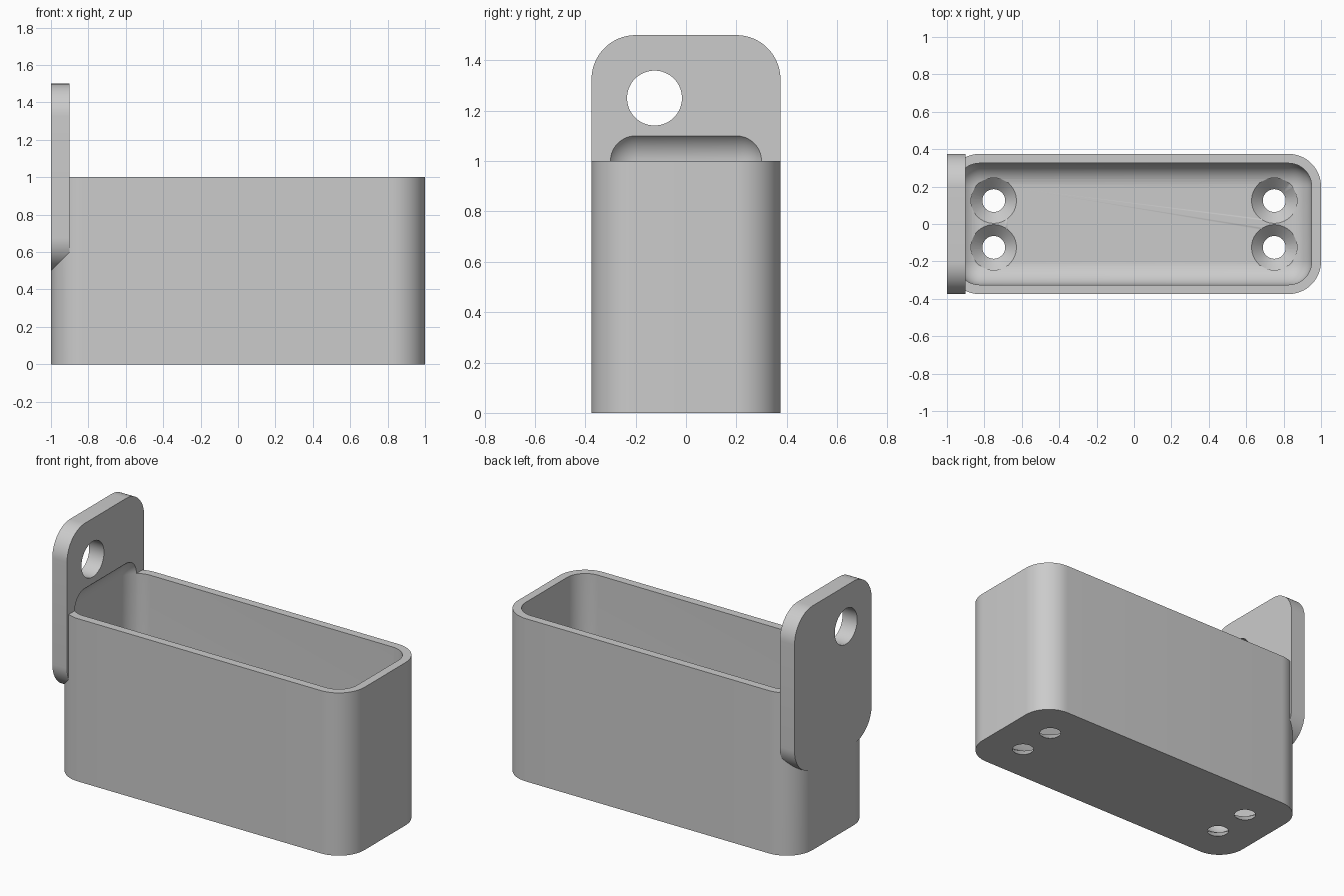
import bpy
import bmesh
from math import cos, sin, pi
from mathutils import Matrix, Vector

default = bpy.data.objects.get("Cube")
if default:
    bpy.data.objects.remove(default, do_unlink=True)

grey = bpy.data.materials.new("light grey")
grey.use_nodes = True
colour = (0.6, 0.6, 0.6, 1)
grey.diffuse_color = colour
grey.node_tree.nodes["Principled BSDF"].inputs["Base Color"].default_value = colour

HALF_DEPTH, CORNER, WALL = 0.375, 0.175, 0.05
FLOOR = 0.06
INNER = CORNER - WALL


def add_object(name, bm):
    bmesh.ops.recalc_face_normals(bm, faces=bm.faces)
    mesh = bpy.data.meshes.new(name)
    bm.to_mesh(mesh)
    bm.free()
    obj = bpy.data.objects.new(name, mesh)
    bpy.context.collection.objects.link(obj)
    mesh.materials.append(grey)
    return obj


def rounded_outline(half_w, half_h, radius, steps=16):
    points = []
    for i, (sx, sy) in enumerate([(1, 1), (-1, 1), (-1, -1), (1, -1)]):
        for s in range(steps + 1):
            a = (i + s / steps) * pi / 2
            points.append((sx * (half_w - radius) + radius * cos(a),
                           sy * (half_h - radius) + radius * sin(a)))
    return points


def prism(name, outline, to_3d, extrusion):
    bm = bmesh.new()
    face = bm.faces.new([bm.verts.new(to_3d(u, v)) for u, v in outline])
    out = bmesh.ops.extrude_face_region(bm, geom=[face])
    verts = [g for g in out["geom"] if isinstance(g, bmesh.types.BMVert)]
    bmesh.ops.translate(bm, verts=verts, vec=extrusion)
    return add_object(name, bm)


def cone(name, r1, r2, depth, matrix):
    bm = bmesh.new()
    bmesh.ops.create_cone(bm, cap_ends=True, segments=64, radius1=r1,
                          radius2=r2, depth=depth, matrix=matrix)
    return add_object(name, bm)


def combine(target, tool, operation):
    mod = target.modifiers.new(tool.name, "BOOLEAN")
    mod.object, mod.operation, mod.solver = tool, operation, "EXACT"
    deps = bpy.context.evaluated_depsgraph_get()
    mesh = bpy.data.meshes.new_from_object(target.evaluated_get(deps))
    target.modifiers.clear()
    target.data = mesh
    bpy.data.objects.remove(tool, do_unlink=True)


# Bin body with rounded upright corners
body = prism("wall_bin", rounded_outline(1, HALF_DEPTH, CORNER),
             lambda u, v: (u, v, 0), (0, 0, 1))

# Hanging plate on the left end
plate = prism("hanging_plate", rounded_outline(HALF_DEPTH, 0.5, CORNER),
              lambda u, v: (-1, u, 1 + v), (0.1, 0, 0))
combine(body, plate, "UNION")

# Cavity with filleted edges, scooping slightly into the plate
bm = bmesh.new()
bmesh.ops.create_cube(bm, size=1)
size = Vector((2 - 2 * WALL, 2 * (HALF_DEPTH - WALL), 1 + INNER - FLOOR))
bmesh.ops.scale(bm, vec=size, verts=bm.verts)
bmesh.ops.translate(bm, vec=(0, 0, FLOOR + size.z / 2), verts=bm.verts)
bmesh.ops.bevel(bm, geom=bm.edges[:], offset=INNER, segments=14,
                profile=0.5, affect="EDGES")
combine(body, add_object("cavity", bm), "DIFFERENCE")

# Hook hole through the plate
combine(body, cone("hook_hole", 0.109, 0.109, 0.4,
                   Matrix.Translation((-0.95, -0.125, 1.25))
                   @ Matrix.Rotation(pi / 2, 4, "Y")), "DIFFERENCE")

# Countersunk screw holes in the floor
for x in (-0.75, 0.75):
    for y in (-0.125, 0.125):
        slope = 0.0605 / FLOOR
        low, high = -0.02, FLOOR + 0.002
        combine(body, cone("screw_hole", 0.061 + slope * low, 0.061 + slope * high,
                           high - low, Matrix.Translation((x, y, (low + high) / 2))),
                "DIFFERENCE")
        combine(body, cone("screw_head_clearance", 0.1215, 0.1215, 0.1,
                           Matrix.Translation((x, y, FLOOR + 0.05))), "DIFFERENCE")

# Smooth rounded surfaces, keep crisp edges
bpy.ops.object.select_all(action="DESELECT")
body.select_set(True)
bpy.context.view_layer.objects.active = body
bpy.ops.object.shade_smooth_by_angle(angle=pi / 6)
